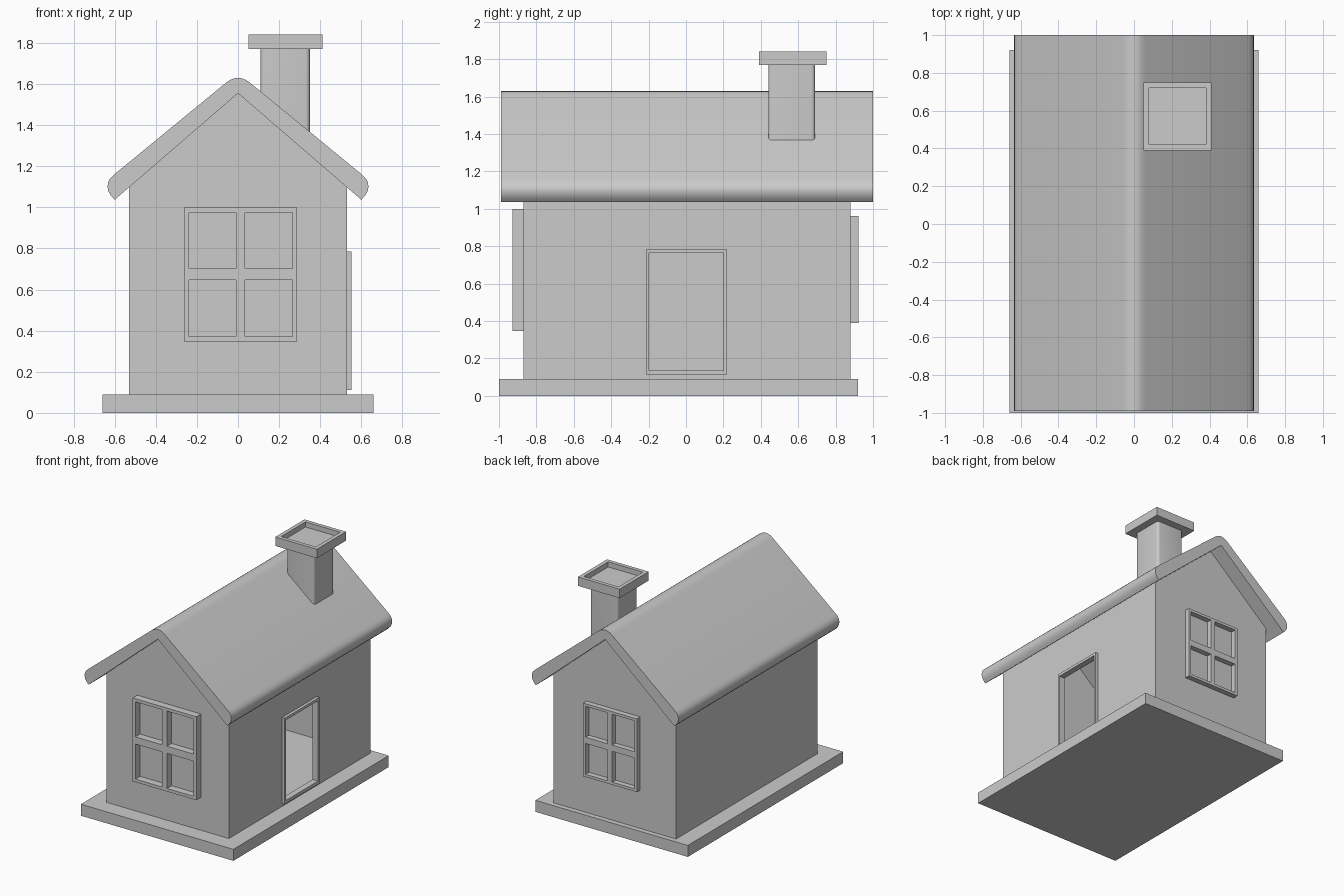
import bpy, bmesh, math

if "Cube" in bpy.data.objects:
    bpy.data.objects.remove(bpy.data.objects["Cube"])


def add_object(name, bm):
    bmesh.ops.recalc_face_normals(bm, faces=bm.faces[:])
    mesh = bpy.data.meshes.new(name)
    bm.to_mesh(mesh)
    bm.free()
    ob = bpy.data.objects.new(name, mesh)
    bpy.context.collection.objects.link(ob)
    return ob


def box(name, x, y, z):
    """Box from (min, max) ranges on each axis."""
    bm = bmesh.new()
    bmesh.ops.create_cube(bm, size=1)
    for v in bm.verts:
        for i, (lo, hi) in enumerate((x, y, z)):
            v.co[i] = hi if v.co[i] > 0 else lo
    return add_object(name, bm)


def prism(name, profile, y0, y1):
    """Extrude an x-z outline along y."""
    bm = bmesh.new()
    face = bm.faces.new([bm.verts.new((x, y0, z)) for x, z in profile])
    new = bmesh.ops.extrude_face_region(bm, geom=[face])["geom"]
    for v in new:
        if isinstance(v, bmesh.types.BMVert):
            v.co.y = y1
    return add_object(name, bm)


def activate(ob):
    bpy.ops.object.select_all(action='DESELECT')
    ob.select_set(True)
    bpy.context.view_layer.objects.active = ob


def cut(ob, *ranges):
    """Subtract a box and discard the cutter."""
    cutter = box("cutter", *ranges)
    cutter.hide_render = True
    mod = ob.modifiers.new("cut", 'BOOLEAN')
    mod.operation, mod.solver, mod.object = 'DIFFERENCE', 'EXACT', cutter
    activate(ob)
    bpy.ops.object.modifier_apply(modifier=mod.name)
    bpy.data.objects.remove(cutter)


def smooth(ob):
    activate(ob)
    bpy.ops.object.shade_smooth_by_angle(angle=math.radians(35))


def window(name, x, y, z, edge, bar):
    """Four-pane frame: solid block with pane openings."""
    ob = box(name, x, y, z)

    def spans(lo, hi, gap):
        mid = (lo + hi) / 2
        return (lo + edge, mid - gap / 2), (mid + gap / 2, hi - edge)

    for px in spans(*x, bar):
        for pz in spans(*z, bar * 1.25):
            cut(ob, px, (y[0] - 0.1, y[1] + 0.1), pz)
    return ob


# Base slab
box("base", (-0.66, 0.66), (-1.0, 0.92), (0, 0.09))

# Hollow gabled walls with a doorway
walls = prism("walls", [(-0.53, 0.085), (0.53, 0.085), (0.53, 1.11),
                        (0, 1.56), (-0.53, 1.11)], -0.87, 0.88)
cut(walls, (-0.505, 0.505), (-0.845, 0.855), (0, 2))
cut(walls, (0.4, 0.7), (-0.197, 0.2), (0.137, 0.765))

# Roof with rounded ridge and eaves, mirrored outline
half = [(0.022, 1.627), (0.042, 1.618), (0.06, 1.605), (0.605, 1.158),
        (0.622, 1.141), (0.632, 1.121), (0.635, 1.1), (0.63, 1.077),
        (0.618, 1.056), (0.60, 1.037)]
outline = [(0, 1.63)] + half + [(0, 1.555)] + [(-x, z) for x, z in reversed(half)]
smooth(prism("roof", outline, -0.99, 1.0))

# Chimney stack with softened corners, foot following the roof slope
stack = box("chimney_stack", (0.11, 0.35), (0.44, 0.69), (1.3, 1.78))
bm = bmesh.new()
bm.from_mesh(stack.data)
upright = [e for e in bm.edges if abs(e.verts[0].co.z - e.verts[1].co.z) > 0.1]
bmesh.ops.bevel(bm, geom=upright, offset=0.02, segments=4, profile=0.5, affect='EDGES')
for v in bm.verts:
    if v.co.z < 1.5:
        v.co.z = 1.59 - 0.84 * v.co.x
bm.to_mesh(stack.data)
bm.free()
smooth(stack)

# Chimney cap with sunken top
cap = box("chimney_cap", (0.05, 0.41), (0.39, 0.75), (1.77, 1.84))
cut(cap, (0.08, 0.38), (0.42, 0.72), (1.80, 1.9))

# Windows on both gable ends
window("front_window", (-0.263, 0.288), (-0.927, -0.865), (0.347, 1.0), 0.024, 0.045)
window("back_window", (-0.22, 0.245), (0.875, 0.922), (0.39, 0.963), 0.021, 0.039)

# Door frame
frame = box("door_frame", (0.505, 0.553), (-0.212, 0.217), (0.112, 0.786))
cut(frame, (0.4, 0.7), (-0.197, 0.2), (0.137, 0.765))
